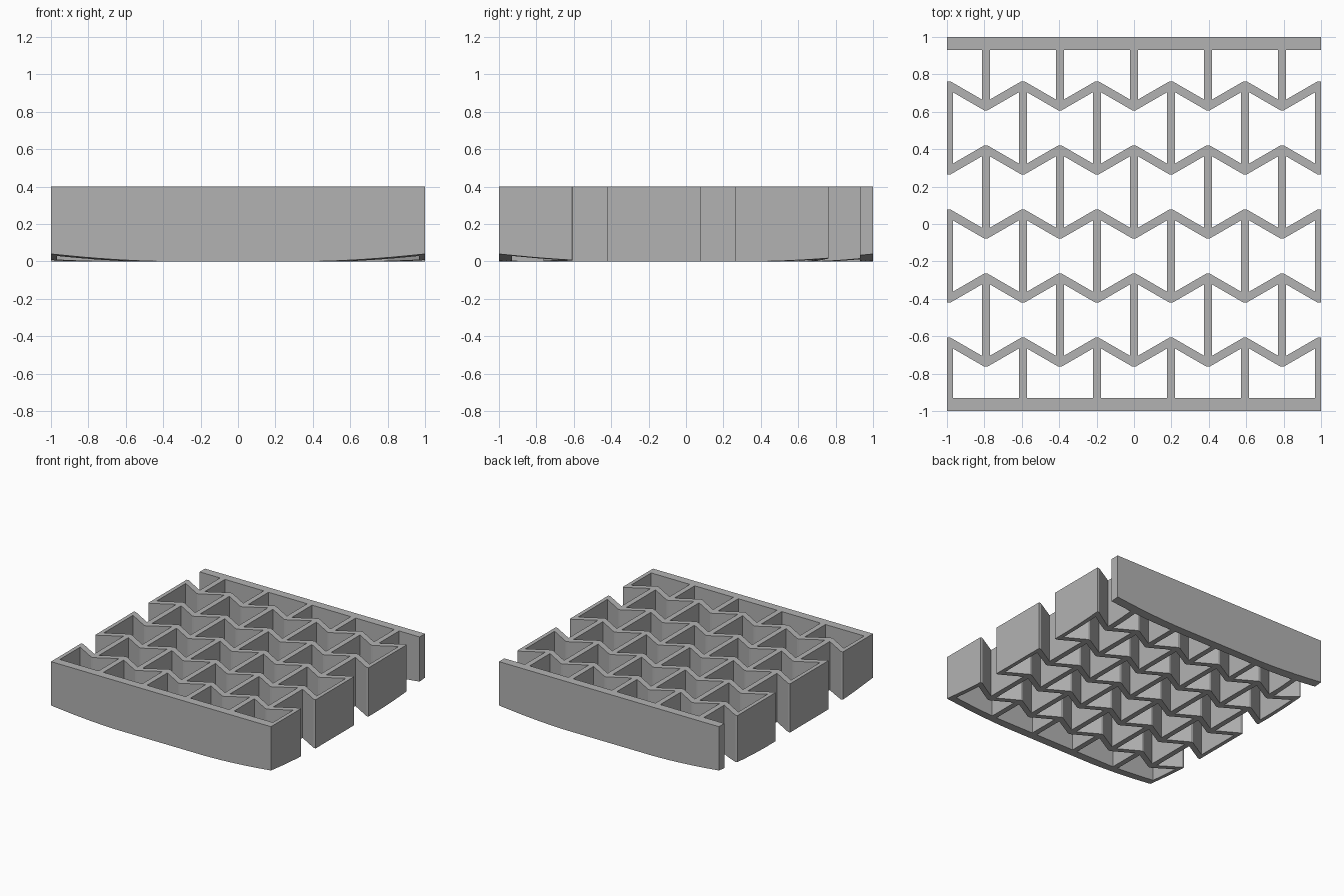
import bpy
import bmesh
import math
from mathutils import Vector

cube = bpy.data.objects.get("Cube")
if cube:
    bpy.data.objects.remove(cube, do_unlink=True)

HEIGHT = 0.40
HALF_PITCH = 0.198                 # sideways distance from a peak to a valley
ROW_GAP = 0.3425                   # distance between zigzag rows
HALF_WALL = 0.022                  # half thickness of the straight ribs
SLOPE = math.tan(math.radians(30))
AMP = HALF_PITCH * SLOPE / 2       # zigzag amplitude
HALF_BAND = HALF_WALL / math.cos(math.radians(30))
BEAM_INNER = 0.93

grey = bpy.data.materials.new("plain_grey")
grey.use_nodes = True
colour = (0.45, 0.45, 0.45, 1)
grey.diffuse_color = colour
grey.node_tree.nodes["Principled BSDF"].inputs["Base Color"].default_value = colour


def make_object(name, bm):
    bmesh.ops.recalc_face_normals(bm, faces=bm.faces[:])
    mesh = bpy.data.meshes.new(name)
    bm.to_mesh(mesh)
    bm.free()
    mesh.materials.append(grey)
    obj = bpy.data.objects.new(name, mesh)
    bpy.context.collection.objects.link(obj)
    return obj


def add_prism(bm, outline, bottom, top):
    face = bm.faces.new([bm.verts.new((x, y, bottom)) for x, y in outline])
    grown = bmesh.ops.extrude_face_region(bm, geom=[face])
    verts = [v for v in grown["geom"] if isinstance(v, bmesh.types.BMVert)]
    bmesh.ops.translate(bm, verts=verts, vec=Vector((0, 0, top - bottom)))


def cell_edge(xc, row_y, side):
    """One pinched side of a cell; side is +1 for its top and -1 for its bottom."""
    reach = HALF_PITCH - HALF_WALL
    tip = 0.008
    return [(xc + dx, row_y + side * (abs(dx) * SLOPE - AMP - HALF_BAND))
            for dx in (-reach, -tip, tip, reach)]


def flat_edge(xc, y):
    reach = HALF_PITCH - HALF_WALL
    return [(xc - reach, y), (xc + reach, y)]


# Solid block, later opened up into the lattice
bm = bmesh.new()
add_prism(bm, [(-1, -1), (1, -1), (1, 1), (-1, 1)], -0.1, HEIGHT)
lattice = make_object("lattice_pad", bm)

# Pinched cells between six pairs of neighbouring rows or end beams
bm = bmesh.new()
rows = [ROW_GAP * (2 - i) for i in range(5)]
for gap in range(6):
    if gap % 2:
        columns = range(-4, 5, 2)
    else:
        columns = range(-5, 6, 2)
    for column in columns:
        xc = column * HALF_PITCH
        upper = cell_edge(xc, rows[gap - 1], 1) if gap > 0 else flat_edge(xc, BEAM_INNER)
        lower = cell_edge(xc, rows[gap], -1) if gap < 5 else flat_edge(xc, -BEAM_INNER)
        add_prism(bm, lower + upper[::-1], -0.2, HEIGHT + 0.2)
cells = make_object("cell_cutter", bm)

# Flat underside that curves up towards the corners
bm = bmesh.new()
SEGMENTS = 64
profile = []
for i in range(8):
    t = i / 6
    profile.append((1.08 + 0.334 * t, 0.04 * t ** 1.3))
profile.append((profile[-1][0], HEIGHT + 0.1))
rings = []
for radius, z in profile:
    rings.append([bm.verts.new((radius * math.cos(math.tau * k / SEGMENTS),
                                radius * math.sin(math.tau * k / SEGMENTS), z))
                  for k in range(SEGMENTS)])
for low, high in zip(rings, rings[1:]):
    for k in range(SEGMENTS):
        n = (k + 1) % SEGMENTS
        bm.faces.new((low[k], low[n], high[n], high[k]))
bm.faces.new(rings[0][::-1])
bm.faces.new(rings[-1])
dish = make_object("underside_cutter", bm)

# Open the cells and shape the underside
bpy.context.view_layer.objects.active = lattice
for cutter, operation in ((dish, 'INTERSECT'), (cells, 'DIFFERENCE')):
    cutter.hide_render = True
    mod = lattice.modifiers.new(cutter.name, 'BOOLEAN')
    mod.object = cutter
    mod.operation = operation
    mod.solver = 'EXACT'
    bpy.ops.object.modifier_apply(modifier=mod.name)
    bpy.data.objects.remove(cutter, do_unlink=True)
